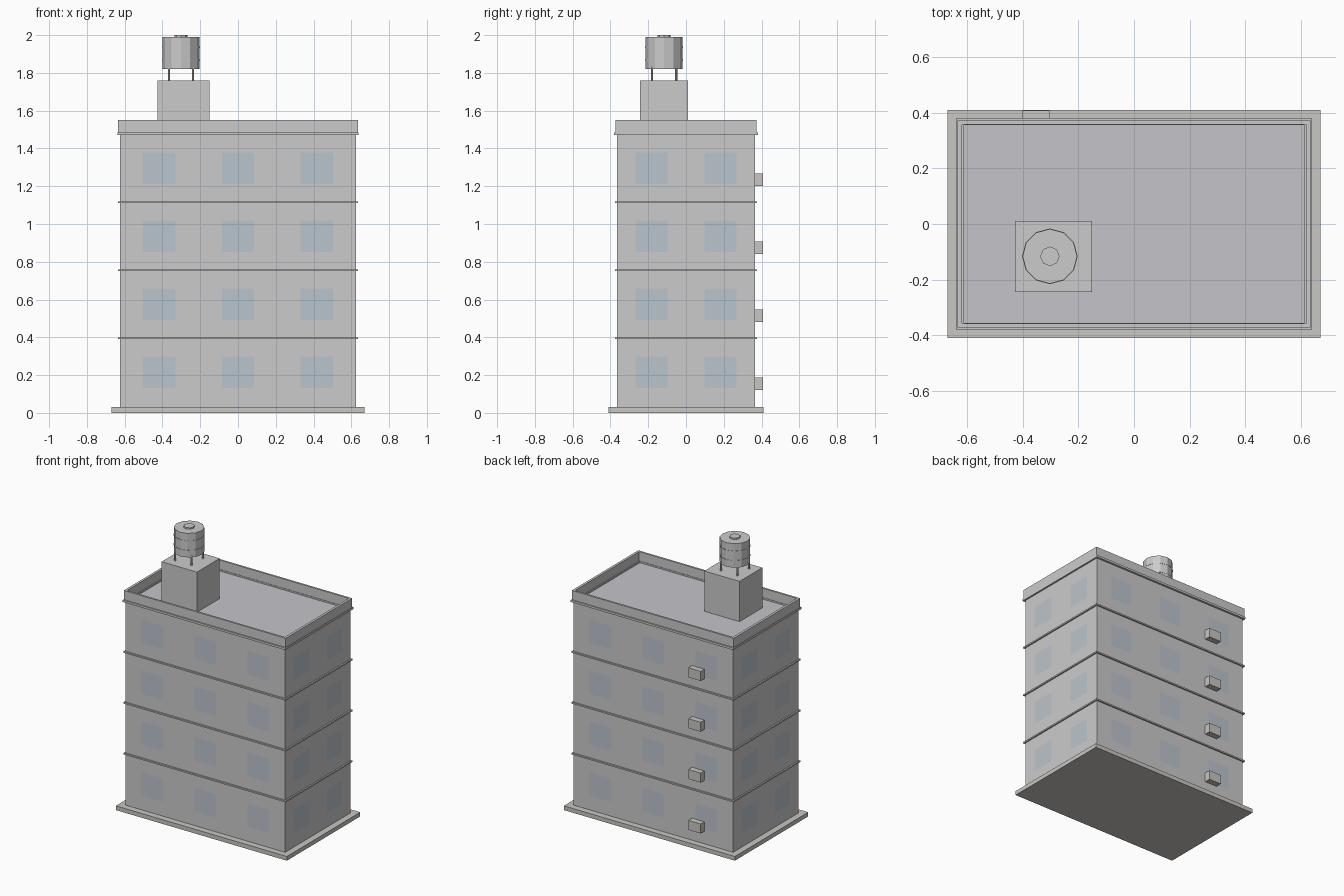
import bpy, bmesh
from math import pi
from mathutils import Matrix, Vector

if "Cube" in bpy.data.objects:
    bpy.data.objects.remove(bpy.data.objects["Cube"])

W, D = 0.625, 0.365          # half width and depth of the walls
Z0, FLOOR = 0.03, 0.36       # ground level and storey height
TOP = Z0 + 4 * FLOOR


def material(name, rgb):
    m = bpy.data.materials.new(name)
    m.diffuse_color = (*rgb, 1)
    m.use_nodes = True
    m.node_tree.nodes["Principled BSDF"].inputs["Base Color"].default_value = m.diffuse_color
    return m


WALL = material("wall_paint", (0.55, 0.57, 0.56))
STONE = material("warm_stone", (0.58, 0.57, 0.54))
ROOF = material("roof_felt", (0.55, 0.55, 0.59))
GLASS = material("window_glass", (0.50, 0.56, 0.61))
METAL = material("tank_metal", (0.54, 0.55, 0.55))


def finish(name, bm, mat):
    me = bpy.data.meshes.new(name)
    bm.to_mesh(me)
    bm.free()
    me.materials.append(mat)
    ob = bpy.data.objects.new(name, me)
    bpy.context.collection.objects.link(ob)
    return ob


def add_box(bm, x0, x1, y0, y1, z0, z1):
    c = Matrix.Translation(((x0 + x1) / 2, (y0 + y1) / 2, (z0 + z1) / 2))
    bmesh.ops.create_cube(bm, size=1, matrix=c @ Matrix.Diagonal((x1 - x0, y1 - y0, z1 - z0, 1)))


def box(name, mat, *b):
    bm = bmesh.new()
    add_box(bm, *b)
    return finish(name, bm, mat)


def ring(name, mat, ox, oy, ix, iy, z0, z1):
    """Rectangular frame: outer and inner half sizes, bottom and top."""
    bm = bmesh.new()
    loops = []
    for x, y, z in ((ox, oy, z0), (ox, oy, z1), (ix, iy, z1), (ix, iy, z0)):
        loops.append([bm.verts.new((sx * x, sy * y, z))
                      for sx, sy in ((-1, -1), (1, -1), (1, 1), (-1, 1))])
    for k in range(4):
        a, b = loops[k], loops[(k + 1) % 4]
        for i in range(4):
            j = (i + 1) % 4
            bm.faces.new((a[i], a[j], b[j], b[i]))
    bmesh.ops.recalc_face_normals(bm, faces=bm.faces)
    return finish(name, bm, mat)


def cylinder(name, mat, x, y, r, z0, z1, n):
    bm = bmesh.new()
    bmesh.ops.create_cone(bm, cap_ends=True, segments=n, radius1=r, radius2=r, depth=z1 - z0,
                          matrix=Matrix.Translation((x, y, (z0 + z1) / 2)))
    return finish(name, bm, mat)


# Plinth, walls and roof
box("plinth", STONE, -0.67, 0.67, -0.41, 0.41, 0, Z0)
box("walls", WALL, -W, W, -D, D, Z0, TOP)
box("roof_deck", ROOF, -0.617, 0.617, -0.36, 0.36, TOP - 0.01, TOP + 0.005)

# Thin bands between storeys, cornice and parapet
for i in range(1, 4):
    z = Z0 + i * FLOOR
    ring(f"floor_band_{i}", WALL, W + 0.01, D + 0.01, W - 0.01, D - 0.01, z, z + 0.01)
ring("cornice", WALL, 0.637, 0.38, 0.61, 0.355, TOP, TOP + 0.015)
ring("parapet", WALL, 0.634, 0.372, 0.617, 0.358, TOP + 0.005, 1.55)

# Window panes on all four sides
bm = bmesh.new()
for f in range(4):
    zc = Z0 + f * FLOOR + 0.185
    for turn, dist, cols in ((0, D, (-W * 2 / 3, 0, W * 2 / 3)), (1, W, (-D / 2, D / 2)),
                             (2, D, (-W * 2 / 3, 0, W * 2 / 3)), (3, W, (-D / 2, D / 2))):
        rot = Matrix.Rotation(turn * pi / 2, 4, 'Z')
        for c in cols:
            corners = ((-1, -1), (1, -1), (1, 1), (-1, 1))
            bm.faces.new([bm.verts.new(rot @ Vector((c + 0.085 * u, -dist - 0.002, zc + 0.0825 * v)))
                          for u, v in corners])
finish("window_panes", bm, GLASS)

# Air conditioners on the back wall
for f in range(4):
    z = Z0 + f * FLOOR
    box(f"air_conditioner_{f + 1}", STONE, -0.401, -0.304, D - 0.005, 0.408, z + 0.09, z + 0.157)

# Stair house on the roof
box("stair_house", WALL, -0.427, -0.151, -0.244, 0.011, TOP, 1.76)

# Water tank with legs, hoops and lid
TX, TY = -0.302, -0.116
for i, (sx, sy) in enumerate(((-1, -1), (1, -1), (1, 1), (-1, 1))):
    cylinder(f"tank_leg_{i + 1}", METAL, TX + sx * 0.064, TY + sy * 0.064, 0.006, 1.755, 1.83, 6)
cylinder("water_tank", METAL, TX, TY, 0.098, 1.82, 1.99, 12)
for i, z in enumerate((1.867, 1.935)):
    cylinder(f"tank_hoop_{i + 1}", METAL, TX, TY, 0.1, z - 0.004, z + 0.004, 12)
cylinder("tank_lid", METAL, TX, TY, 0.035, 1.985, 2.0, 8)
